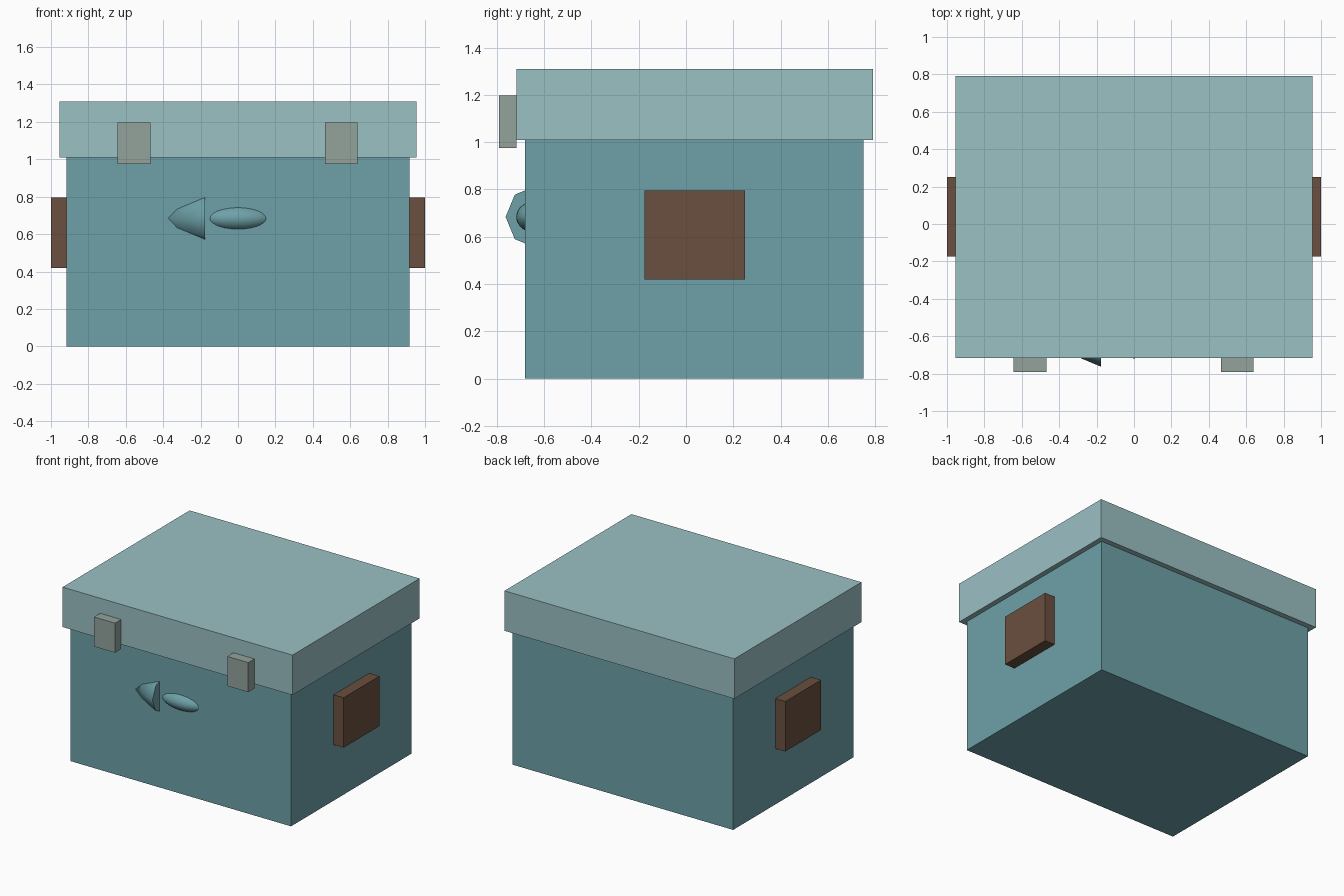
import bpy
import bmesh
from math import pi, radians
from mathutils import Matrix

default = bpy.data.objects.get("Cube")
if default:
    bpy.data.objects.remove(default, do_unlink=True)


def make_material(name, rgb):
    mat = bpy.data.materials.new(name)
    mat.use_nodes = True
    color = (*rgb, 1.0)
    mat.diffuse_color = color
    mat.node_tree.nodes["Principled BSDF"].inputs["Base Color"].default_value = color
    return mat


teal = make_material("teal", (0.153, 0.358, 0.392))
pale_teal = make_material("pale teal", (0.328, 0.533, 0.552))
grey = make_material("warm grey", (0.292, 0.366, 0.332))
brown = make_material("brown", (0.144, 0.080, 0.050))


def finish(name, bm, mat):
    mesh = bpy.data.meshes.new(name)
    bm.to_mesh(mesh)
    bm.free()
    mesh.materials.append(mat)
    obj = bpy.data.objects.new(name, mesh)
    bpy.context.collection.objects.link(obj)
    return obj


def box(name, low, high, mat):
    size = [b - a for a, b in zip(low, high)]
    middle = [(a + b) / 2 for a, b in zip(low, high)]
    bm = bmesh.new()
    bmesh.ops.create_cube(
        bm, size=1, matrix=Matrix.Translation(middle) @ Matrix.Diagonal((*size, 1)))
    return finish(name, bm, mat)


def smooth(obj):
    bpy.ops.object.select_all(action="DESELECT")
    obj.select_set(True)
    bpy.context.view_layer.objects.active = obj
    bpy.ops.object.shade_smooth_by_angle(angle=radians(50))


# Chest and overhanging lid
box("chest_body", (-0.917, -0.68, 0), (0.917, 0.75, 1.01), teal)
box("lid", (-0.955, -0.717, 1.01), (0.955, 0.79, 1.31), pale_teal)

# Side handles and front latches
for side, x in (("right", -0.95), ("left", 0.95)):
    box(side + "_handle", (x - 0.05, -0.175, 0.42), (x + 0.05, 0.25, 0.795), brown)
for side, x in (("right", -0.556), ("left", 0.551)):
    box(side + "_latch", (x - 0.087, -0.79, 0.975), (x + 0.087, -0.717, 1.197), grey)

# Fish ornament half sunk in the front: oval body and cone tail
bm = bmesh.new()
bmesh.ops.create_uvsphere(
    bm, u_segments=32, v_segments=16, radius=1,
    matrix=Matrix.Translation((0, -0.63, 0.684)) @ Matrix.Diagonal((0.183, 0.088, 0.07, 1)))
smooth(finish("fish_body", bm, teal))

bm = bmesh.new()
bmesh.ops.create_cone(
    bm, cap_ends=True, segments=8, radius1=0.133, radius2=0, depth=0.317,
    matrix=Matrix.Translation((-0.335, -0.63, 0.684)) @ Matrix.Rotation(-pi / 2, 4, "Y"))
smooth(finish("fish_tail", bm, teal))
